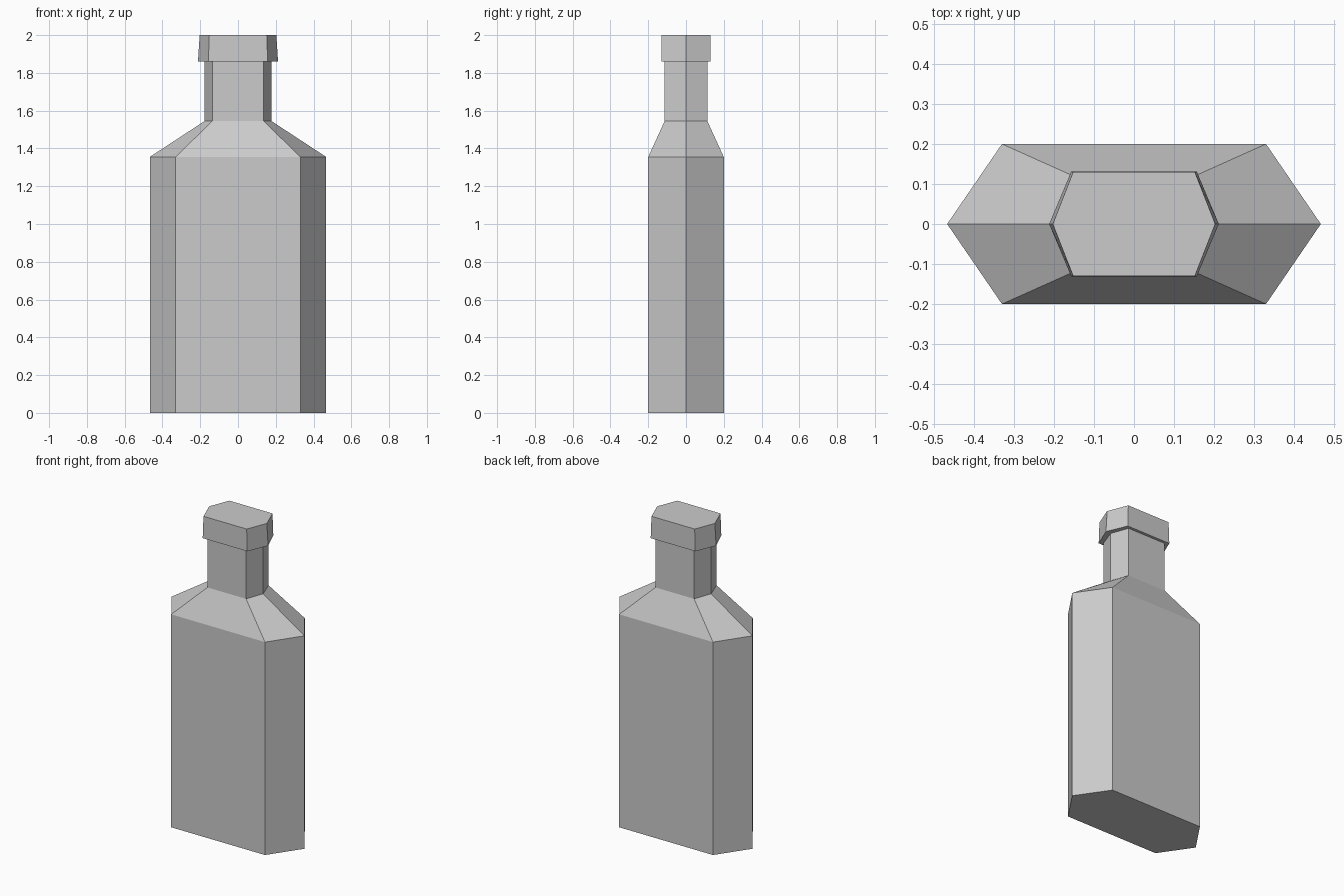
import bpy, bmesh

cube = bpy.data.objects.get("Cube")
if cube:
    bpy.data.objects.remove(cube, do_unlink=True)

grey = bpy.data.materials.new("plain grey")
grey.use_nodes = True
colour = (0.6, 0.6, 0.6, 1)
grey.diffuse_color = colour
grey.node_tree.nodes["Principled BSDF"].inputs["Base Color"].default_value = colour


def hex_loft(name, rings):
    """Closed loft through six-sided rings of (z, tip x, flat x, half depth)."""
    bm = bmesh.new()
    loops = []
    for z, tip, flat, depth in rings:
        outline = [(tip, 0), (flat, depth), (-flat, depth),
                   (-tip, 0), (-flat, -depth), (flat, -depth)]
        loops.append([bm.verts.new((x, y, z)) for x, y in outline])
    for low, high in zip(loops, loops[1:]):
        for i in range(6):
            j = (i + 1) % 6
            bm.faces.new((low[i], low[j], high[j], high[i]))
    bm.faces.new(loops[0][::-1])
    bm.faces.new(loops[-1])
    bmesh.ops.recalc_face_normals(bm, faces=bm.faces)
    mesh = bpy.data.meshes.new(name)
    bm.to_mesh(mesh)
    bm.free()
    mesh.materials.append(grey)
    obj = bpy.data.objects.new(name, mesh)
    bpy.context.collection.objects.link(obj)
    return obj


# Bottle with straight body, sloped shoulder and neck
hex_loft("bottle_body", [
    (0, 0.467, 0.33, 0.2),
    (1.355, 0.467, 0.33, 0.2),
    (1.545, 0.177, 0.136, 0.113),
    (1.86, 0.177, 0.136, 0.113),
])

# Slightly tapered stopper over the neck
hex_loft("bottle_cap", [
    (1.86, 0.212, 0.157, 0.131),
    (2.0, 0.203, 0.152, 0.13),
])
